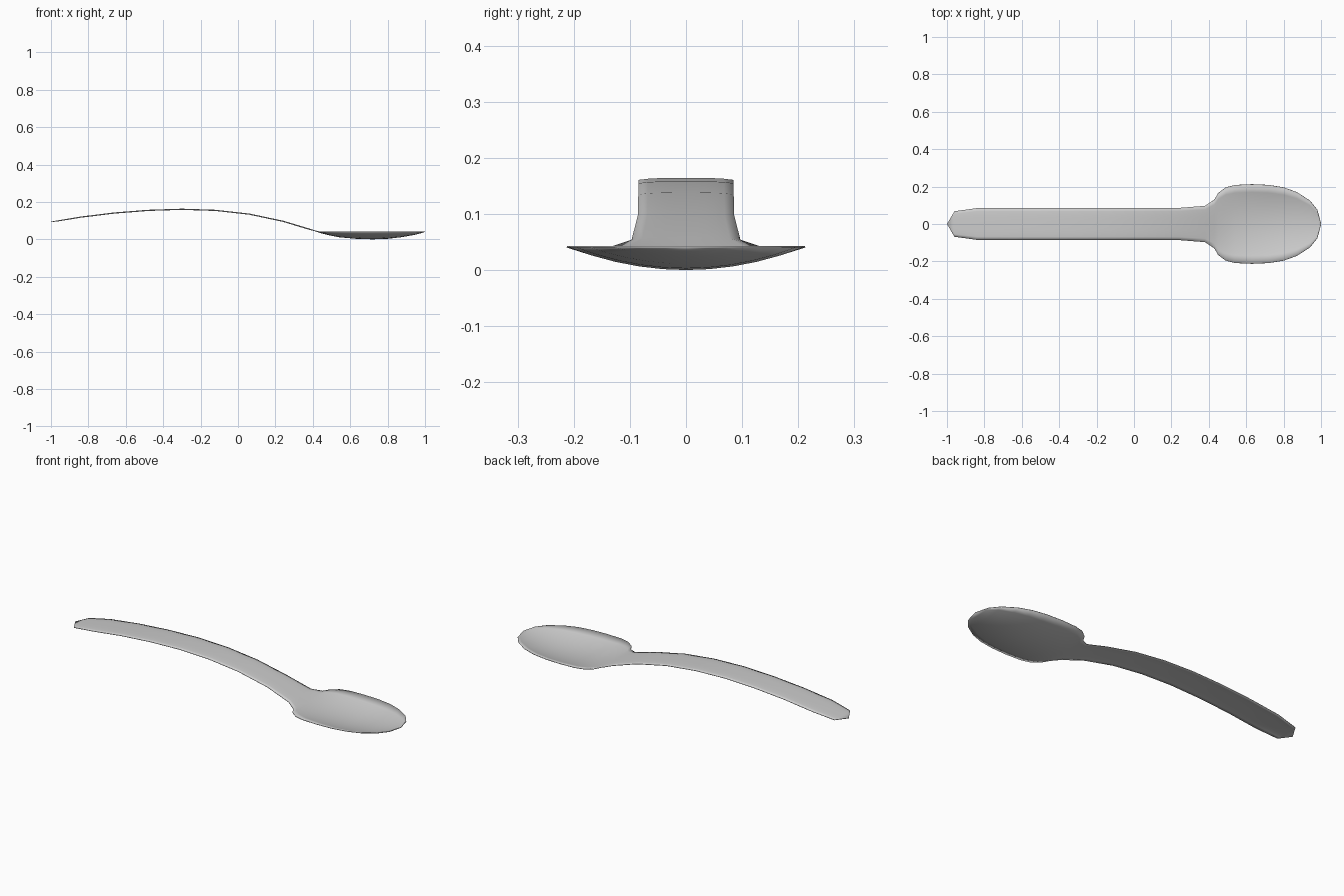
import bpy
import bmesh

if "Cube" in bpy.data.objects:
    bpy.data.objects.remove(bpy.data.objects["Cube"], do_unlink=True)

COLUMNS = 10
THICKNESS = 0.003
RIM = 0.043

# Handle stations: position along x, half width, centre height
HANDLE = [
    (-1, 0, .095), (-.96, .068, .102), (-.84, .085, .122), (-.66, .085, .144),
    (-.48, .085, .158), (-.3, .085, .164), (-.12, .085, .158), (.06, .085, .138),
    (.24, .086, .1), (.38, .097, .058),
]
# Bowl stations: position along x, half width, centre height below the flat rim
BOWL = [
    (.43, .13, .04), (.45, .165, .034), (.49, .195, .024), (.54, .208, .014),
    (.63, .212, .006), (.72, .208, .003), (.8, .195, .006), (.87, .17, .014),
    (.94, .125, .026), (.98, .075, .036), (1, 0, RIM),
]


def add_row(bm, x, half_width, centre, edge, power):
    """One cross-section, curving from its centre height to its edge height."""
    row = []
    for i in range(COLUMNS + 1):
        t = 2 * i / COLUMNS - 1
        z = centre + (edge - centre) * abs(t) ** power
        row.append(bm.verts.new((x, t * half_width, z)))
    return row


def make_material(name, color):
    mat = bpy.data.materials.new(name)
    mat.use_nodes = True
    mat.diffuse_color = color
    mat.node_tree.nodes["Principled BSDF"].inputs["Base Color"].default_value = color
    return mat


# Spoon: gently crowned handle flowing into a dished bowl
bm = bmesh.new()
rows = [add_row(bm, x, w, z, z - .04 * w, 4) for x, w, z in HANDLE]
rows += [add_row(bm, x, w, z, RIM, 2) for x, w, z in BOWL]
for a, b in zip(rows, rows[1:]):
    for i in range(COLUMNS):
        bm.faces.new((a[i], b[i], b[i + 1], a[i + 1]))

# Close the two pointed ends
bmesh.ops.remove_doubles(bm, verts=bm.verts, dist=.0005)
bmesh.ops.recalc_face_normals(bm, faces=bm.faces)
if sum(f.normal.z for f in bm.faces) < 0:
    bmesh.ops.reverse_faces(bm, faces=bm.faces)

mesh = bpy.data.meshes.new("spoon")
bm.to_mesh(mesh)
bm.free()
spoon = bpy.data.objects.new("spoon", mesh)
bpy.context.collection.objects.link(spoon)
mesh.materials.append(make_material("light grey metal", (.6, .6, .6, 1)))

# Thin sheet metal
solid = spoon.modifiers.new("thickness", "SOLIDIFY")
solid.thickness = THICKNESS
solid.offset = -1

bpy.context.view_layer.objects.active = spoon
spoon.select_set(True)
bpy.ops.object.shade_smooth_by_angle(angle=.6)
